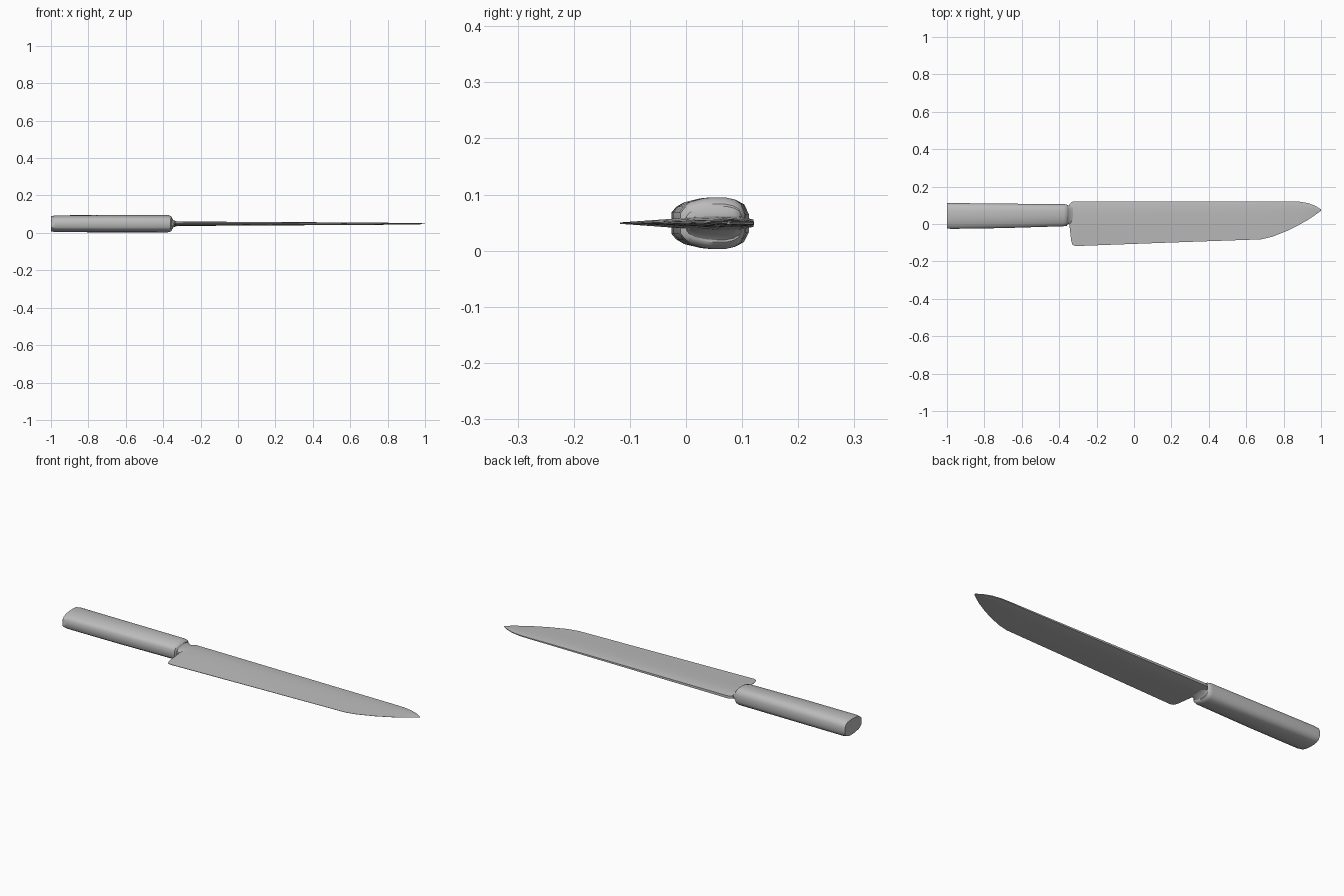
import bpy, bmesh, math

cube = bpy.data.objects.get("Cube")
if cube:
    bpy.data.objects.remove(cube, do_unlink=True)

MID_Z = 0.049

steel = bpy.data.materials.new("grey steel")
steel.use_nodes = True
GREY = (0.5, 0.5, 0.5, 1)
steel.diffuse_color = GREY
steel.node_tree.nodes["Principled BSDF"].inputs["Base Color"].default_value = GREY


def loft(name, outline, stations, angle):
    """Skin a closed outline (u 0..1 across y, v -1..1 in z) along x.
    Each station is x, low y, high y, half thickness."""
    bm = bmesh.new()
    rings = []
    for x, low, high, half in stations:
        rings.append([bm.verts.new((x, low + u * (high - low), MID_Z + v * half))
                      for u, v in outline])
    n = len(outline)
    for a, b in zip(rings, rings[1:]):
        for i in range(n):
            j = (i + 1) % n
            bm.faces.new((a[i], a[j], b[j], b[i]))
    bm.faces.new(rings[0])
    bm.faces.new(rings[-1])
    bmesh.ops.recalc_face_normals(bm, faces=bm.faces)
    mesh = bpy.data.meshes.new(name)
    bm.to_mesh(mesh)
    bm.free()
    mesh.materials.append(steel)
    obj = bpy.data.objects.new(name, mesh)
    bpy.context.collection.objects.link(obj)
    bpy.ops.object.select_all(action="DESELECT")
    obj.select_set(True)
    bpy.context.view_layer.objects.active = obj
    bpy.ops.object.shade_smooth_by_angle(angle=math.radians(angle))
    return obj


def mirrored(upper):
    """Close an upper half outline with its reflection below."""
    return upper + [(u, -v) for u, v in reversed(upper)]


# Handle: rounded, flattened grip with chamfered ends
grip = mirrored([(0, 0.42), (0.06, 0.64), (0.16, 0.82), (0.36, 0.96), (0.5, 1),
                 (0.7, 1), (0.84, 0.91), (0.94, 0.74), (1, 0.36)])
loft("handle", grip, [
    (-1.0, -0.024, 0.112, 0.040),
    (-0.975, -0.026, 0.112, 0.045),
    (-0.7, -0.022, 0.109, 0.046),
    (-0.375, -0.012, 0.106, 0.046),
    (-0.36, -0.010, 0.105, 0.042),
    (-0.353, 0.0, 0.1, 0.034),
], 40)

# Bolster: thin neck joining handle and blade
loft("bolster", grip, [
    (-0.356, 0.0, 0.1, 0.034),
    (-0.345, 0.002, 0.1, 0.019),
    (-0.32, 0.005, 0.105, 0.010),
], 40)

# Blade: thick toward the spine, tapering to the cutting edge and tip
section = mirrored([(0, 0.1), (0.25, 0.45), (0.5, 0.8), (0.72, 1),
                    (0.9, 0.9), (1, 0.55)])
loft("blade", section, [
    (-0.346, 0.0, 0.105, 0.013),
    (-0.336, -0.09, 0.115, 0.013),
    (-0.328, -0.112, 0.119, 0.0125),
    (-0.312, -0.118, 0.12, 0.012),
    (0.2, -0.099, 0.12, 0.009),
    (0.68, -0.082, 0.12, 0.0065),
    (0.74, -0.068, 0.12, 0.006),
    (0.82, -0.036, 0.121, 0.005),
    (0.88, -0.006, 0.120, 0.0045),
    (0.93, 0.022, 0.112, 0.004),
    (0.97, 0.049, 0.097, 0.003),
    (1.0, 0.071, 0.078, 0.002),
], 40)
